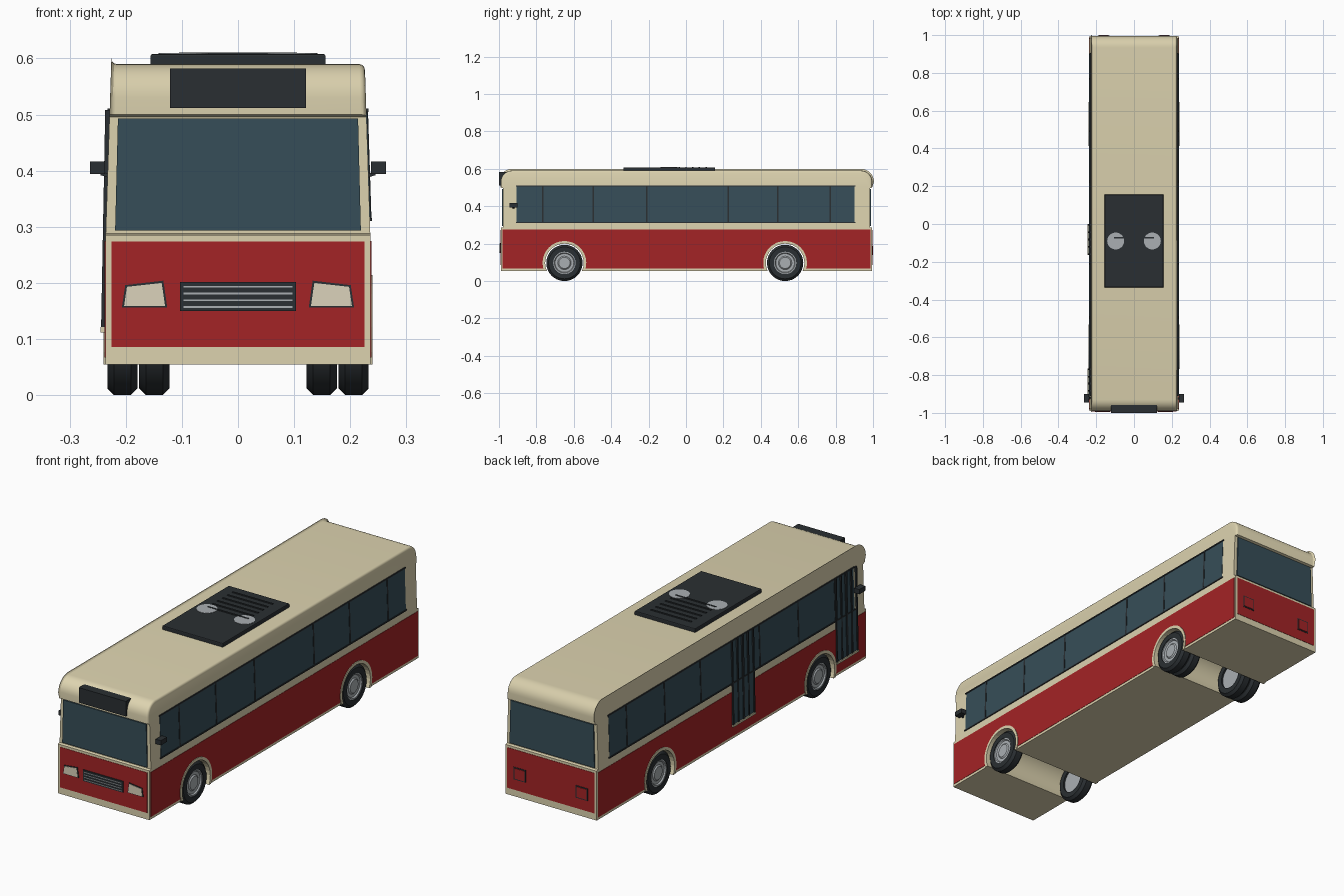
import bpy, bmesh
from math import sin, cos, asin, pi, radians
from mathutils import Vector

if "Cube" in bpy.data.objects:
    bpy.data.objects.remove(bpy.data.objects["Cube"])

def material(name, rgb):
    m = bpy.data.materials.new(name)
    m.diffuse_color = (*rgb, 1)
    m.use_nodes = True
    m.node_tree.nodes["Principled BSDF"].inputs["Base Color"].default_value = m.diffuse_color
    return m

CREAM = material("cream", (.72, .65, .43))
RED = material("red", (.37, .017, .019))
GLASS = material("glass", (.037, .076, .098))
DARK = material("dark", (.023, .028, .032))
GREY = material("grey", (.40, .43, .45))
LAMP = material("lamp", (.71, .65, .50))

AXLES, AXLE_Z, BOTTOM, BELT = (-.65, .53), .097, .055, .28

def finish(name, bm, mat, smooth=False):
    bmesh.ops.recalc_face_normals(bm, faces=bm.faces)
    me = bpy.data.meshes.new(name)
    bm.to_mesh(me)
    bm.free()
    ob = bpy.data.objects.new(name, me)
    bpy.context.collection.objects.link(ob)
    me.materials.append(mat)
    if smooth:
        bpy.context.view_layer.objects.active = ob
        ob.select_set(True)
        bpy.ops.object.shade_smooth_by_angle(angle=radians(30))
        ob.select_set(False)
    return ob

def prism(pts, place, d0, d1):
    """Solid between two copies of a 2D outline, mapped to 3D by place(u, v, depth)."""
    bm = bmesh.new()
    a, b = ([bm.verts.new(place(u, v, d)) for u, v in pts] for d in (d0, d1))
    bm.faces.new(a)
    bm.faces.new(b)
    for i in range(len(pts)):
        j = (i + 1) % len(pts)
        bm.faces.new((a[i], a[j], b[j], b[i]))
    return bm

def panel(name, pts, place, d0, d1, mat):
    return finish(name, prism(pts, place, d0, d1), mat)

def rect(u0, u1, v0, v1):
    return [(u0, v0), (u1, v0), (u1, v1), (u0, v1)]

def wall(z):
    return .236 - .01 * max(0, z - BELT) / .31

def side(s):
    return lambda u, v, d: (s * (wall(v) + d), u, v)

def front(u, v, d):
    return (u, -.99 - d, v)

def back(u, v, d):
    return (u, .995 + d, v)

def flat(u, v, d):
    return (u, v, d)

def arch(yc, r, z, n=20):
    """Wheel-arch arc from +y to -y, starting and ending at height z."""
    a0 = asin((z - AXLE_Z) / r)
    return [(yc + r * cos(a), AXLE_Z + r * sin(a))
            for a in (a0 + (pi - 2 * a0) * i / n for i in range(n + 1))]

def lathe(name, prof, centre, s, mat, n=32):
    bm = bmesh.new()
    vs = [bm.verts.new((centre[0] + s * x, centre[1], centre[2] + r)) for x, r in prof]
    es = [bm.edges.new((vs[i], vs[i + 1])) for i in range(len(vs) - 1)]
    bmesh.ops.spin(bm, geom=vs + es, cent=centre, axis=(1, 0, 0), angle=2 * pi,
                   steps=n, use_merge=True)
    bmesh.ops.remove_doubles(bm, verts=bm.verts, dist=1e-5)
    return finish(name, bm, mat, True)

# Body shell: side profile with arches, recessed screens and rounded roof ends
prof = [(-.99, BOTTOM), (-.99, .285), (-.978, .288), (-.978, .496), (-.99, .5)]
prof += [(-.93 - .06 * cos(a), .53 + .06 * sin(a)) for a in (pi / 2 * i / 8 for i in range(9))]
prof += [(.935 + .06 * sin(a), .53 + .06 * cos(a)) for a in (pi / 2 * i / 8 for i in range(9))]
prof += [(.995, .5), (.983, .496), (.983, .288), (.995, .285), (.995, BOTTOM)]
for yc in reversed(AXLES):
    prof += arch(yc, .104, BOTTOM)
bm = prism(prof, lambda u, v, d: (d, u, v), -.236, .236)
bmesh.ops.bisect_plane(bm, geom=bm.verts[:] + bm.edges[:] + bm.faces[:],
                       plane_co=(0, 0, BELT), plane_no=(0, 0, 1))
for v in bm.verts:
    v.co.x *= wall(v.co.z) / .236
roof_edges = [e for e in bm.edges if all(v.co.z > .499 for v in e.verts)
              and e.verts[0].co.x * e.verts[1].co.x > 0]
bmesh.ops.bevel(bm, geom=roof_edges, offset=.01, segments=3, profile=.5,
                affect='EDGES', clamp_overlap=False)
finish("body_shell", bm, CREAM, True)

# Both sides
for s, tag in ((1, "right"), (-1, "left")):
    P = side(s)
    skirt = [(-.982, .067), (-.982, .275), (.987, .275), (.987, .067)]
    for yc in reversed(AXLES):
        skirt += arch(yc, .116, .067)
    panel(tag + "_red_skirt", skirt, P, -.002, .0015, RED)
    for yc, end in zip(AXLES, ("front", "rear")):
        lip = arch(yc, .117, BOTTOM) + arch(yc, .103, BOTTOM)[::-1]
        panel(f"{tag}_{end}_arch_lip", lip, P, -.02, .004, CREAM)
    # Window band with rails and dividers
    panel(tag + "_windows", rect(-.905, .9, .313, .508), P, -.002, .0015, GLASS)
    for z in (.313, .508):
        panel(tag + "_window_rail", rect(-.91, .905, z - .003, z + .003), P, -.002, .004, DARK)
    for y in (-.765, -.495, -.21, .225, .49, .77):
        panel(tag + "_window_divider", rect(y - .004, y + .004, .313, .508), P, -.002, .003, DARK)
    # Mirror on an arm
    panel(tag + "_mirror", rect(-.945, -.9, .394, .416),
          lambda u, v, d: (s * d, u, v), .237, .264, DARK)
    panel(tag + "_mirror_arm", [(.216, .383), (.216, .39), (.245, .399), (.245, .392)],
          lambda u, v, d: (s * u, d, v), -.928, -.918, DARK)

# Two folding doors on the left side
P = side(-1)
for end, y0, y1 in (("front", -.92, -.77), ("middle", -.16, -.005)):
    panel(end + "_door_glass", rect(y0, y1, .12, .313), P, -.003, .004, GLASS)
    for i in range(5):
        y = y0 + (y1 - y0) * i / 4
        w = .006 if i == 2 else .004
        panel(end + "_door_frame", rect(y - w, y + w, .12, .508), P, -.004, .008, DARK)
    panel(end + "_door_sill", rect(y0 - .005, y1 + .005, .112, .121), P, -.002, .009, CREAM)

# Screens and red panels at both ends
for end, P in (("front", front), ("rear", back)):
    panel(end + "_screen", [(-.219, .293), (.219, .293), (.214, .493), (-.214, .493)],
          P, -.014, -.007, GLASS)
    panel(end + "_red_panel", rect(-.225, .225, .086, .274), P, -.002, .0015, RED)

# Front details: blank destination board, grille, headlights
panel("destination_board", rect(-.121, .121, .512, .582), front, -.04, .01, DARK)
panel("grille", rect(-.103, .103, .15, .202), front, 0, .006, DARK)
for z in (.157, .169, .181, .193):
    panel("grille_bar", rect(-.097, .097, z - .0015, z + .0015), front, .004, .008, GREY)
for s, tag in ((1, "right"), (-1, "left")):
    lamp = [(.126, .156), (.207, .156), (.201, .196), (.133, .204)]
    inner = [(.13, .159), (.203, .159), (.198, .193), (.136, .2)]
    panel(tag + "_headlight_frame", [(s * u, v) for u, v in lamp], front, 0, .004, DARK)
    panel(tag + "_headlight", [(s * u, v) for u, v in inner], front, .002, .006, LAMP)
    # Tail light
    x = s * .16
    panel(tag + "_tail_light_frame", rect(x - .031, x + .031, .135, .193), back, 0, .003, DARK)
    panel(tag + "_tail_light", rect(x - .026, x + .026, .14, .188), back, .002, .005, RED)

# Roof cooling unit with fans and slats
unit = prism(rect(-.156, .156, -.335, .155), flat, .585, .608)
bmesh.ops.bevel(unit, geom=[e for e in unit.edges if all(v.co.z > .6 for v in e.verts)],
                offset=.004, segments=2, profile=.5, affect='EDGES')
finish("roof_unit", unit, DARK)
for x in (-.097, .097):
    disc = [(x + .045 * cos(2 * pi * i / 24), -.09 + .045 * sin(2 * pi * i / 24)) for i in range(24)]
    panel("roof_fan", disc, flat, .6, .6095, GREY)
for i in range(6):
    y = -.072 + i * .036
    panel("roof_slat", rect(-.105, .105, y - .004, y + .004), flat, .604, .611, DARK)

# Wheels: single at the front, double at the rear
TYRE = [(0, .06), (0, .085), (.012, .097), (.042, .097), (.054, .085), (.054, .06), (0, .06)]
RIM = [(.008, 0), (.008, .062), (.051, .062), (.051, .054), (.045, .05), (.045, .036), (.05, .03), (.05, 0)]
for s, tag in ((1, "right"), (-1, "left")):
    for part, y, x in (("front", AXLES[0], .179), ("rear_outer", AXLES[1], .179),
                       ("rear_inner", AXLES[1], .122)):
        c = Vector((s * x, y, AXLE_Z))
        lathe(f"{tag}_{part}_tyre", TYRE, c, s, DARK)
        lathe(f"{tag}_{part}_rim", RIM, c, s, GREY)
